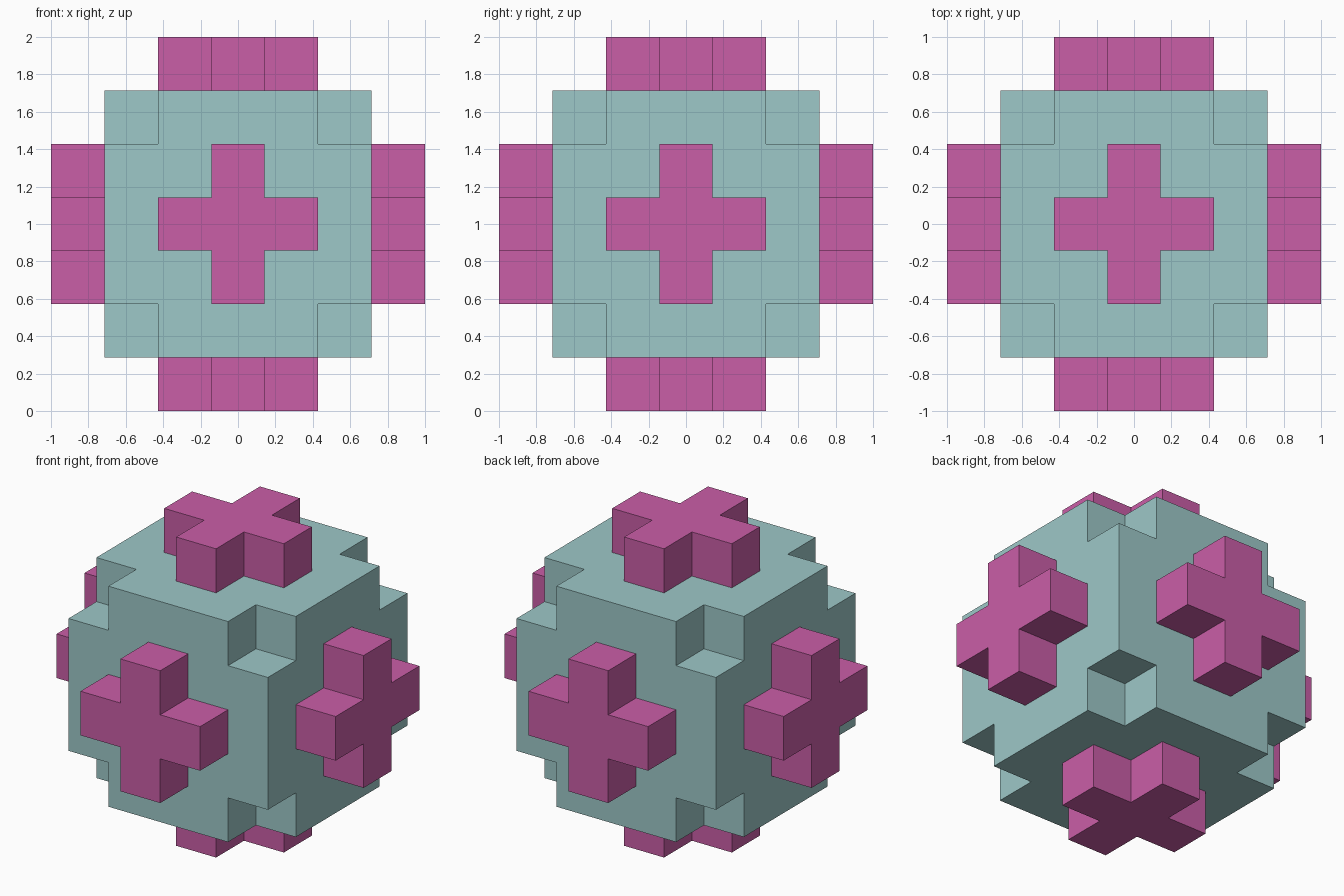
import bpy, bmesh
from mathutils import Vector
from itertools import product

if "Cube" in bpy.data.objects:
    bpy.data.objects.remove(bpy.data.objects["Cube"])

U = 2 / 7  # the model is seven blocks across


def material(name, rgb):
    m = bpy.data.materials.new(name)
    m.diffuse_color = (*rgb, 1)
    m.use_nodes = True
    m.node_tree.nodes["Principled BSDF"].inputs["Base Color"].default_value = m.diffuse_color
    return m


teal = material("pale teal", (0.34, 0.58, 0.58))
pink = material("magenta pink", (0.59, 0.112, 0.39))

DIRS = [Vector(d) for d in ((1, 0, 0), (-1, 0, 0), (0, 1, 0),
                            (0, -1, 0), (0, 0, 1), (0, 0, -1))]
grid = list(product(range(-3, 4), repeat=3))

# Body: five-block cube with the eight corner blocks removed
body = {c for c in grid if max(map(abs, c)) <= 2 and sum(map(abs, c)) < 6}

# Crosses: a one-block-thick plus sign on each side of the cube
crosses = {}
for name, d in zip(("right", "left", "back", "front", "top", "bottom"), DIRS):
    crosses[name] = {c for c in grid if Vector(c).dot(d) == 3
                     and sum(map(abs, c)) <= 4}

solid = body.union(*crosses.values())


def build(name, cells, mat):
    """Make the outer skin of a set of blocks, merged into flat faces."""
    bm = bmesh.new()
    for c in cells:
        for d in DIRS:
            if tuple(int(v) for v in Vector(c) + d) in solid:
                continue
            a = Vector((d.y, d.z, d.x))
            b = d.cross(a)
            mid = Vector(c) + d / 2
            bm.faces.new([bm.verts.new((mid + (a * i + b * j) / 2) * U + Vector((0, 0, 1)))
                          for i, j in ((-1, -1), (1, -1), (1, 1), (-1, 1))])
    bmesh.ops.remove_doubles(bm, verts=bm.verts, dist=1e-4)
    bmesh.ops.dissolve_limit(bm, angle_limit=0.01, verts=bm.verts, edges=bm.edges)
    mesh = bpy.data.meshes.new(name)
    bm.to_mesh(mesh)
    bm.free()
    mesh.materials.append(mat)
    bpy.context.collection.objects.link(bpy.data.objects.new(name, mesh))


build("notched_cube_body", body, teal)
for side, cells in crosses.items():
    build(side + "_cross", cells, pink)
